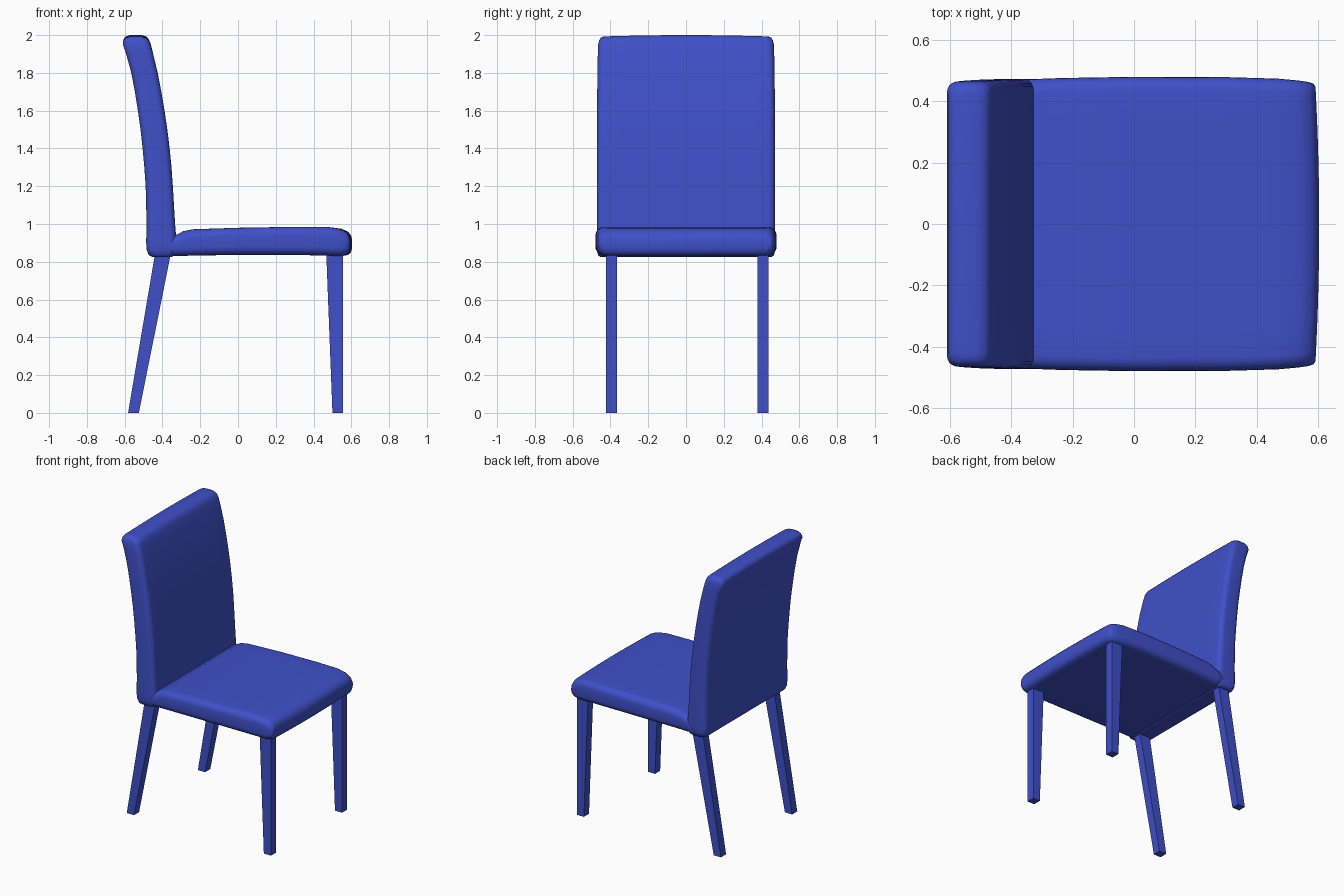
import bpy, bmesh, math

if "Cube" in bpy.data.objects:
    bpy.data.objects.remove(bpy.data.objects["Cube"])

blue = bpy.data.materials.new("blue_upholstery")
blue.diffuse_color = (0.05, 0.08, 0.58, 1)
blue.use_nodes = True
blue.node_tree.nodes["Principled BSDF"].inputs["Base Color"].default_value = blue.diffuse_color


def finish(bm, name):
    bmesh.ops.recalc_face_normals(bm, faces=bm.faces)
    mesh = bpy.data.meshes.new(name)
    bm.to_mesh(mesh)
    bm.free()
    mesh.materials.append(blue)
    obj = bpy.data.objects.new(name, mesh)
    bpy.context.collection.objects.link(obj)
    return obj


def section(lo, hi, width, radius):
    """Rounded pad cross-section: one row of (u, y) up, the mirrored row back."""
    mid, half = (lo + hi) / 2, (hi - lo) / 2
    r = min(radius, half * 0.9)
    arc = [width - r + r * math.sin(math.radians(a)) for a in (0, 18, 36, 54, 72, 90)]
    ys = [-y for y in reversed(arc)] + [(width - r) * k / 5 for k in range(-4, 5)] + arc
    upper, lower = [], []
    for y in ys:
        over = max(0, abs(y) - (width - r))
        h = half - r + math.sqrt(max(0, r * r - over * over))
        upper.append((mid + h, y))
        lower.append((mid - h, y))
    return upper + lower[::-1]


def pad(name, stations, place, bow, radius):
    """Loft cross-sections; the last four stations bow outwards at the middle."""
    bm = bmesh.new()
    rings = []
    for i, (s, lo, hi, w) in enumerate(stations):
        b = bow if i >= len(stations) - 4 else 0
        rings.append([bm.verts.new(place(s + b * (1 - (y / w) ** 2), u, y))
                      for u, y in section(lo, hi, w, radius)])
    n = len(rings[0])
    for a, b in zip(rings, rings[1:]):
        for k in range(n):
            bm.faces.new((a[k], a[(k + 1) % n], b[(k + 1) % n], b[k]))
    for ring in (rings[0], rings[-1]):
        for k in range(n // 2 - 1):
            bm.faces.new((ring[k], ring[k + 1], ring[n - 2 - k], ring[n - 1 - k]))
    for f in bm.faces:
        f.smooth = True
    return finish(bm, name)


# Seat cushion: stations along x with bottom, top and half width
pad("seat", [
    (-0.42, 0.83, 0.935, 0.472), (-0.32, 0.83, 0.945, 0.473),
    (-0.29, 0.831, 0.962, 0.474), (-0.24, 0.833, 0.972, 0.476),
    (0.0, 0.836, 0.98, 0.48), (0.3, 0.836, 0.985, 0.479),
    (0.47, 0.833, 0.985, 0.474), (0.535, 0.83, 0.975, 0.468),
    (0.57, 0.836, 0.96, 0.463), (0.586, 0.85, 0.94, 0.457),
    (0.592, 0.873, 0.915, 0.447)],
    lambda s, u, y: (s, y, u), 0.012, 0.045)

# Curved backrest: stations along z with rear, front and half width
pad("backrest", [
    (0.826, -0.455, -0.35, 0.455), (0.835, -0.472, -0.335, 0.466),
    (0.86, -0.483, -0.328, 0.472), (0.9, -0.486, -0.325, 0.473),
    (1.0, -0.485, -0.333, 0.472), (1.1, -0.486, -0.339, 0.472),
    (1.2, -0.489, -0.345, 0.472), (1.3, -0.496, -0.352, 0.472),
    (1.4, -0.505, -0.362, 0.472), (1.5, -0.516, -0.374, 0.471),
    (1.6, -0.53, -0.389, 0.471), (1.7, -0.546, -0.406, 0.47),
    (1.8, -0.565, -0.425, 0.469), (1.9, -0.592, -0.449, 0.467),
    (1.95, -0.61, -0.463, 0.465), (1.972, -0.606, -0.473, 0.46),
    (1.986, -0.594, -0.487, 0.452), (1.993, -0.572, -0.51, 0.435)],
    lambda s, u, y: (u, y, s), 0.007, 0.035)


def leg(name, bottom, top, y):
    """Tapered square leg from the x ranges at the floor and under the seat."""
    bm = bmesh.new()
    rows = []
    for (x0, x1), z in ((bottom, 0), (top, 0.85)):
        rows.append([bm.verts.new((x, y + d, z)) for x, d in
                     ((x0, -0.029), (x1, -0.029), (x1, 0.029), (x0, 0.029))])
    bm.faces.new(rows[0])
    bm.faces.new(rows[1])
    for k in range(4):
        j = (k + 1) % 4
        bm.faces.new((rows[0][k], rows[0][j], rows[1][j], rows[1][k]))
    finish(bm, name)


# Straight front legs and raked rear legs on both sides
for side, y in (("left", 0.408), ("right", -0.394)):
    leg("front_leg_" + side, (0.5, 0.556), (0.467, 0.556), y)
    leg("rear_leg_" + side, (-0.582, -0.525), (-0.438, -0.354), y)
